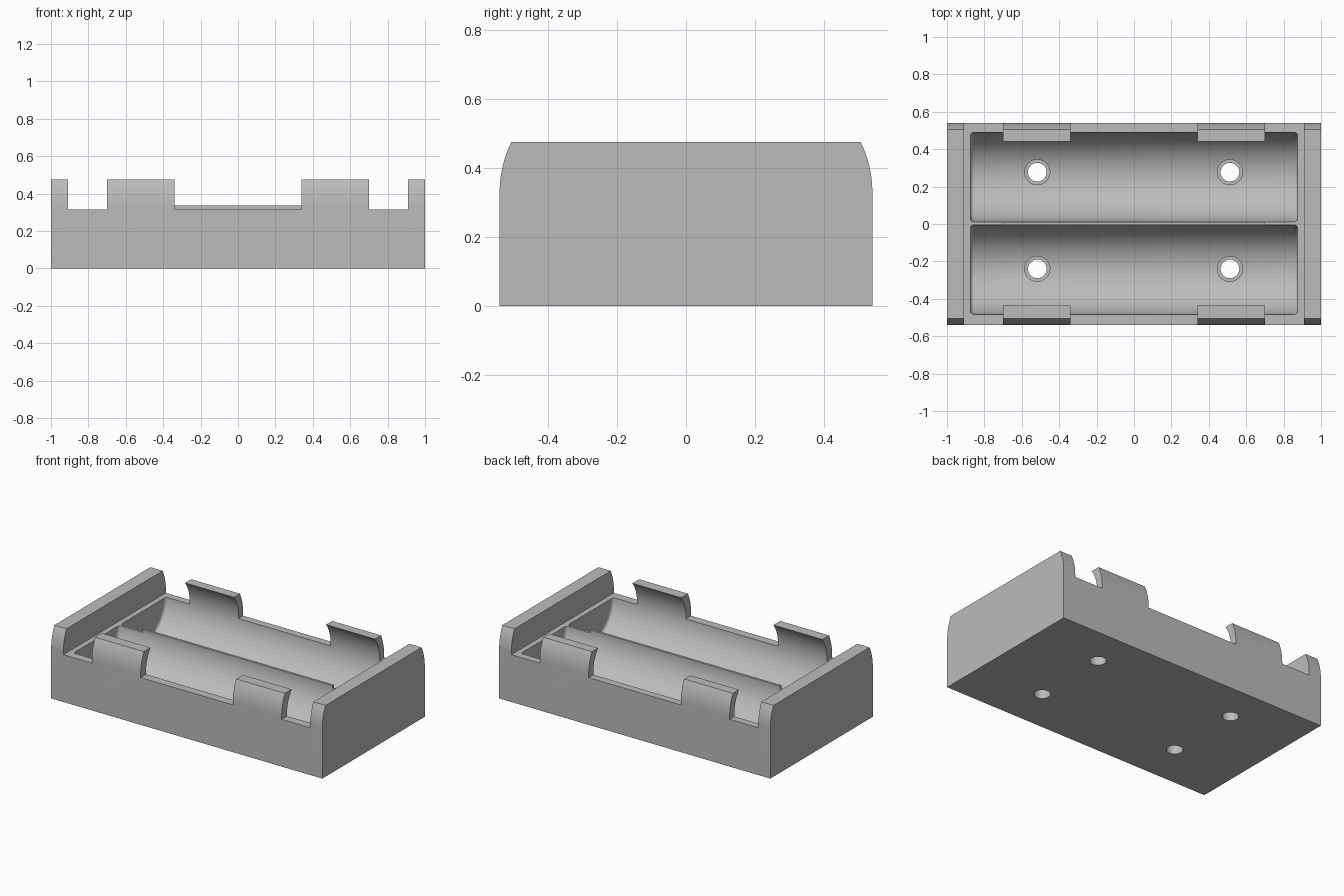
import bpy, bmesh
from math import sin, cos, asin, pi
from mathutils import Matrix

if "Cube" in bpy.data.objects:
    bpy.data.objects.remove(bpy.data.objects["Cube"], do_unlink=True)

HALF_X, HALF_Y, TOP = 1.0, 0.54, 0.475
RIM, AXIS_Z, CELL_R = 0.315, 0.33, 0.24
CELLS = (0.251, -0.244)            # cell axis positions across the tray

grey = bpy.data.materials.new("light grey plastic")
grey.use_nodes = True
grey.diffuse_color = (0.5, 0.5, 0.5, 1)
grey.node_tree.nodes["Principled BSDF"].inputs["Base Color"].default_value = (0.5, 0.5, 0.5, 1)


def finish(bm, name):
    bmesh.ops.recalc_face_normals(bm, faces=bm.faces)
    mesh = bpy.data.meshes.new(name)
    bm.to_mesh(mesh)
    bm.free()
    mesh.materials.append(grey)
    obj = bpy.data.objects.new(name, mesh)
    bpy.context.collection.objects.link(obj)
    return obj


def box(name, x0, x1, y0, y1, z0, z1):
    bm = bmesh.new()
    bmesh.ops.create_cube(bm, size=1)
    bmesh.ops.scale(bm, vec=(x1 - x0, y1 - y0, z1 - z0), verts=bm.verts)
    bmesh.ops.translate(bm, vec=((x0 + x1) / 2, (y0 + y1) / 2, (z0 + z1) / 2), verts=bm.verts)
    return finish(bm, name)


def cylinder(name, radius, length, centre, turn=Matrix(), sides=48, rounding=0):
    bm = bmesh.new()
    bmesh.ops.create_cone(bm, cap_ends=True, segments=sides, radius1=radius,
                          radius2=radius, depth=length)
    if rounding:
        ends = [e for e in bm.edges if abs(e.verts[0].co.z - e.verts[1].co.z) < 1e-5]
        bmesh.ops.bevel(bm, geom=ends, offset=rounding, segments=4, profile=0.5,
                        affect='EDGES')
    bmesh.ops.transform(bm, matrix=Matrix.Translation(centre) @ turn, verts=bm.verts)
    return finish(bm, name)


# Full-height block whose long sides curve inward at the top
arc_r = 0.326
sweep = asin((TOP - AXIS_Z) / arc_r)
side = [(HALF_Y, 0)]
for i in range(13):
    a = sweep * i / 12
    side.append((HALF_Y - arc_r + arc_r * cos(a), AXIS_Z + arc_r * sin(a)))
profile = side + [(-y, z) for y, z in reversed(side)]
bm = bmesh.new()
face = bm.faces.new([bm.verts.new((-HALF_X, y, z)) for y, z in profile])
extruded = bmesh.ops.extrude_face_region(bm, geom=[face])["geom"]
bmesh.ops.translate(bm, vec=(2 * HALF_X, 0, 0),
                    verts=[v for v in extruded if isinstance(v, bmesh.types.BMVert)])
tray = finish(bm, "battery_tray")

cutters = []
# Open space above the divider
cutters.append(box("divider_cutter", -0.7, 0.7, -0.22, 0.22, 0.335, 0.7))
for s in (-1, 1):
    # Gap between each end wall and the clips
    cutters.append(box("end_gap_cutter", *sorted((s * 0.7, s * 0.91)), -0.8, 0.8, RIM, 0.7))
    # Gap between the two clips of each long side
    cutters.append(box("side_gap_cutter", -0.34, 0.34, *sorted((s * 0.2, s * 0.8)), RIM, 0.7))

for y, hole_y in zip(CELLS, (0.277, -0.24)):
    # Round cell pocket with softened ends
    cutters.append(cylinder("pocket_cutter", CELL_R, 1.75, (0, y, AXIS_Z),
                            Matrix.Rotation(pi / 2, 4, 'Y'), 96, 0.02))
    # Stepped screw holes
    for x in (-0.517, 0.513):
        cutters.append(cylinder("screw_hole_cutter", 0.05, 0.4, (x, hole_y, 0.1)))
        cutters.append(cylinder("screw_head_cutter", 0.067, 0.2, (x, hole_y, 0.16)))

for cutter in cutters:
    cutter.hide_render = True
    mod = tray.modifiers.new(cutter.name, 'BOOLEAN')
    mod.operation = 'DIFFERENCE'
    mod.solver = 'EXACT'
    mod.object = cutter

# Bake the cuts and drop the cutters
graph = bpy.context.evaluated_depsgraph_get()
carved = bpy.data.meshes.new_from_object(tray.evaluated_get(graph))
tray.modifiers.clear()
tray.data = carved
carved.name = "battery_tray"
for cutter in cutters:
    bpy.data.objects.remove(cutter, do_unlink=True)

bpy.ops.object.select_all(action='DESELECT')
tray.select_set(True)
bpy.context.view_layer.objects.active = tray
bpy.ops.object.shade_smooth_by_angle(angle=0.5)
